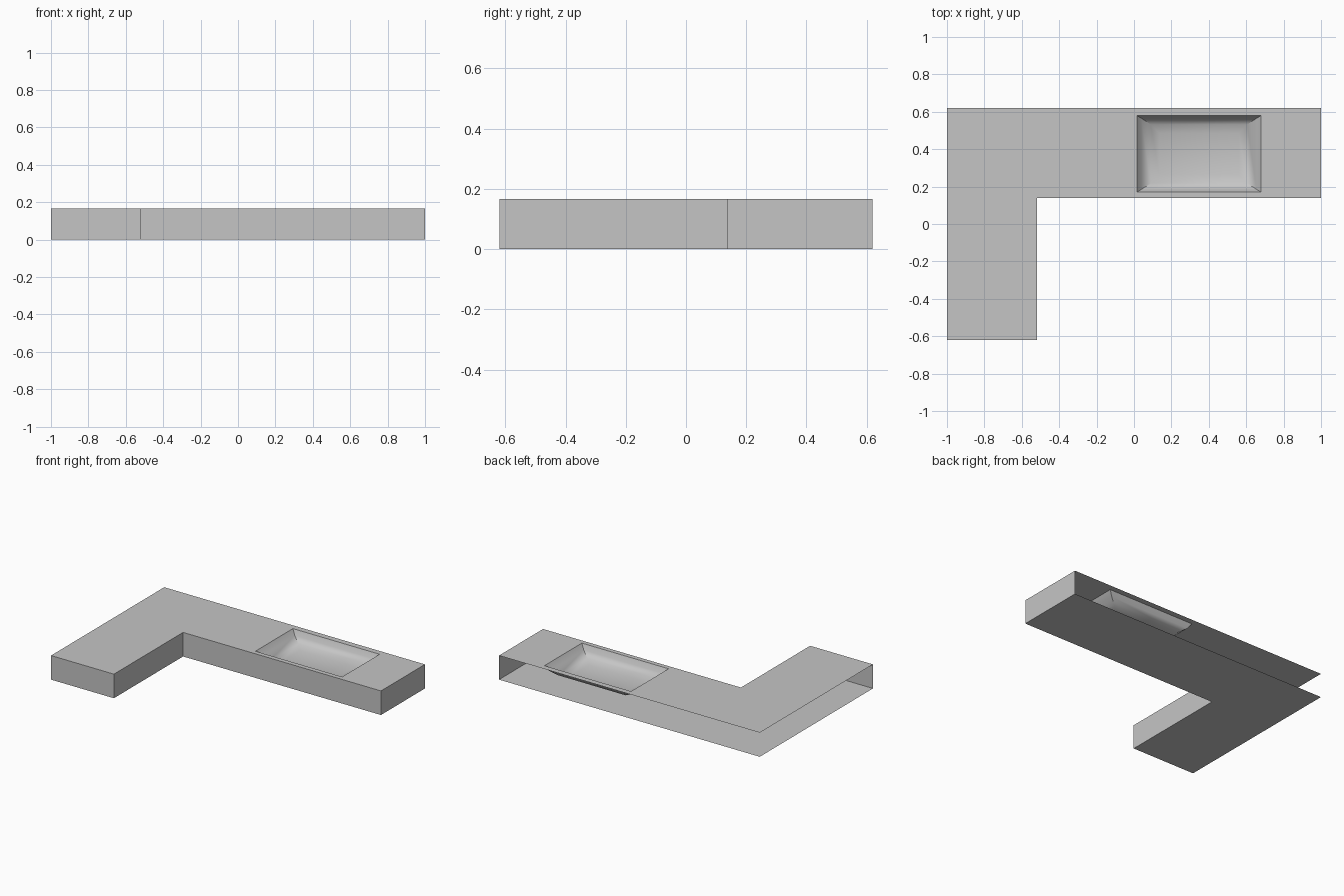
import bpy
import bmesh

if "Cube" in bpy.data.objects:
    bpy.data.objects.remove(bpy.data.objects["Cube"])

H = 0.167                                   # counter height
X0, X1, XI = -1.0, 1.0, -0.518              # outer sides and inner corner in x
Y0, Y1, YI = -0.62, 0.62, 0.138             # outer sides and inner corner in y
SX0, SX1, SY0, SY1 = 0.015, 0.68, 0.17, 0.58    # sink opening

grey = bpy.data.materials.new("warm_grey")
grey.diffuse_color = (0.56, 0.56, 0.56, 1)
grey.use_nodes = True
grey.node_tree.nodes["Principled BSDF"].inputs["Base Color"].default_value = grey.diffuse_color


def make(name, faces, smooth=False):
    """Build one object from a list of polygons, welding shared corners."""
    bm = bmesh.new()
    for pts in faces:
        bm.faces.new([bm.verts.new(p) for p in pts])
    bmesh.ops.remove_doubles(bm, verts=bm.verts[:], dist=1e-5)
    mesh = bpy.data.meshes.new(name)
    bm.to_mesh(mesh)
    bm.free()
    mesh.materials.append(grey)
    obj = bpy.data.objects.new(name, mesh)
    bpy.context.collection.objects.link(obj)
    if smooth:
        bpy.ops.object.select_all(action='DESELECT')
        obj.select_set(True)
        bpy.context.view_layer.objects.active = obj
        bpy.ops.object.shade_smooth_by_angle(angle=0.56)
    return obj


def rect(xa, xb, ya, yb, z):
    return [(xa, ya, z), (xb, ya, z), (xb, yb, z), (xa, yb, z)]


# Worktop: two L arms, with four strips around the sink opening
make("worktop", [
    rect(X0, XI, Y0, YI, H),
    rect(X0, XI, YI, Y1, H),
    rect(XI, SX0, YI, Y1, H),
    rect(SX1, X1, YI, Y1, H),
    rect(SX0, SX1, YI, SY0, H),
    rect(SX0, SX1, SY1, Y1, H),
])

# Base panel, facing down
outline = [(X0, Y0), (XI, Y0), (XI, YI), (X1, YI), (X1, Y1), (X0, Y1)]
make("base_panel", [[(x, y, 0) for x, y in reversed(outline)]])

# Front and end panels; the two sides against the room walls stay open
make("front_panels", [
    [(*a, 0), (*b, 0), (*b, H), (*a, H)]
    for a, b in zip(outline[:4], outline[1:5])
])

# Sink basin: nested rectangles (x inset, y inset, depth) joined into a bowl
steps = [(0, 0, 0), (0.025, 0.015, 0.035), (0.075, 0.048, 0.066), (0.12, 0.095, 0.084)]
rings = [rect(SX0 + i, SX1 - i, SY0 + j, SY1 - j, H - d) for i, j, d in steps]
bowl = [rings[-1]]
for hi, lo in zip(rings, rings[1:]):
    for k in range(4):
        n = (k + 1) % 4
        bowl.append([hi[k], hi[n], lo[n], lo[k]])
make("sink_basin", bowl, smooth=True)
